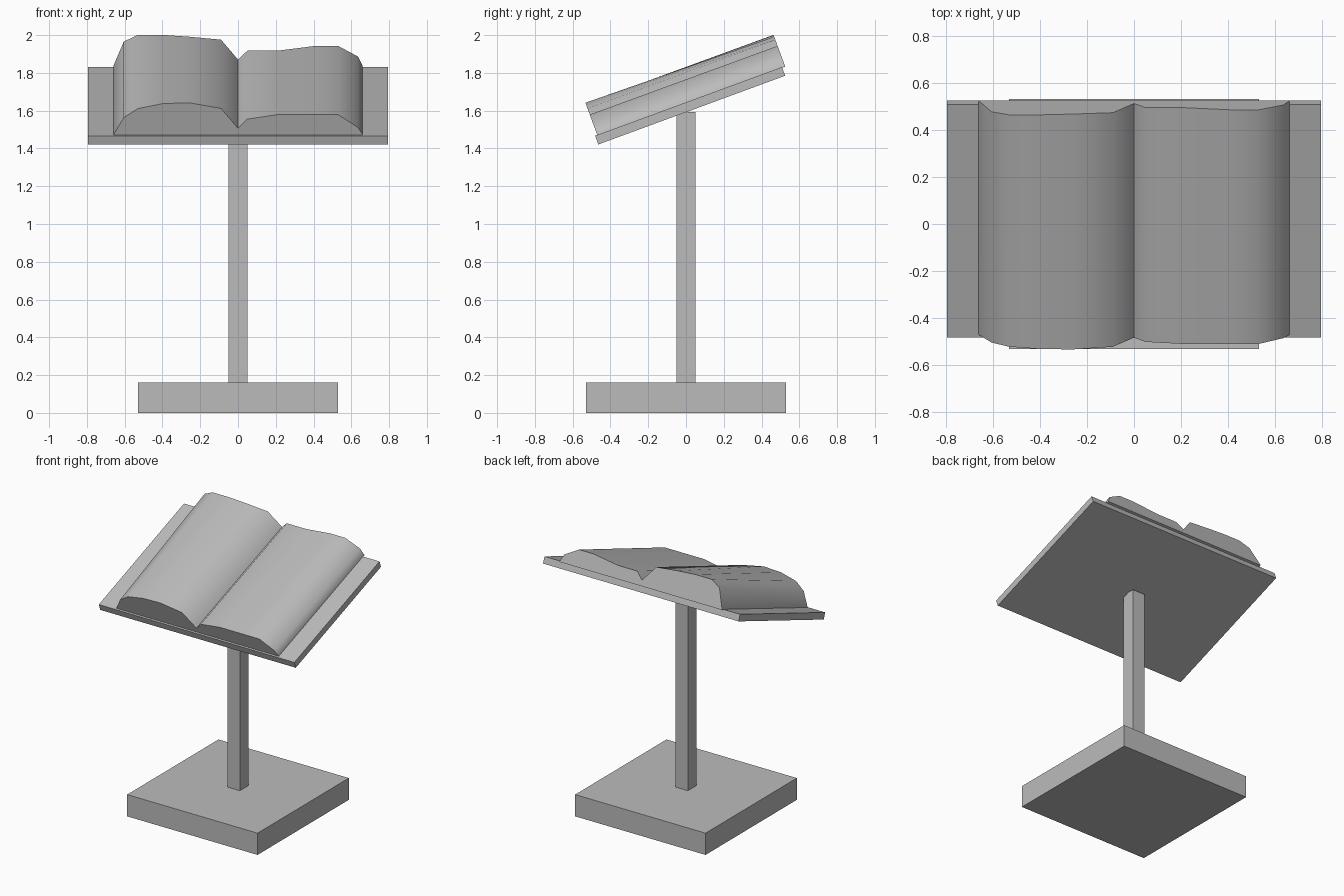
import bpy
import bmesh
from math import radians
from mathutils import Matrix

if "Cube" in bpy.data.objects:
    bpy.data.objects.remove(bpy.data.objects["Cube"], do_unlink=True)

grey = bpy.data.materials.new("plain grey")
grey.use_nodes = True
COLOUR = (0.5, 0.5, 0.5, 1)
grey.diffuse_color = COLOUR
grey.node_tree.nodes["Principled BSDF"].inputs["Base Color"].default_value = COLOUR

# Slope shared by the board and the book; its origin is the middle of the board's top face
SLOPE = Matrix.Translation((0, 0.0135, 1.649)) @ Matrix.Rotation(radians(20.2), 4, "X")


def add_object(name, bm, matrix):
    bmesh.ops.recalc_face_normals(bm, faces=bm.faces)
    mesh = bpy.data.meshes.new(name)
    bm.to_mesh(mesh)
    bm.free()
    mesh.materials.append(grey)
    obj = bpy.data.objects.new(name, mesh)
    obj.matrix_world = matrix
    bpy.context.collection.objects.link(obj)
    return obj


def add_box(name, width, depth, bottom, top, matrix=Matrix()):
    bm = bmesh.new()
    bmesh.ops.create_cube(bm, size=1)
    bmesh.ops.scale(bm, vec=(width, depth, top - bottom), verts=bm.verts)
    bmesh.ops.translate(bm, vec=(0, 0, (top + bottom) / 2), verts=bm.verts)
    return add_object(name, bm, matrix)


# Stand
add_box("base", 1.06, 1.06, 0, 0.16)
add_box("post", 0.1, 0.1, 0.16, 1.593)
add_box("board", 1.59, 1.054, -0.049, 0, SLOPE)

# Open book: x, page height at the front end, page height at the back end
PAGES = [
    (-0.66, 0, 0), (-0.605, 0.098, 0.137), (-0.53, 0.149, 0.175),
    (-0.4, 0.177, 0.175), (-0.26, 0.182, 0.165), (-0.09, 0.15, 0.148),
    (0, 0.038, 0.036), (0.05, 0.09, 0.086), (0.21, 0.115, 0.086),
    (0.41, 0.115, 0.113), (0.53, 0.115, 0.113), (0.635, 0.043, 0.053),
    (0.66, 0.002, 0.002),
]
FRONT, BACK, SINK = -0.515, 0.544, -0.004

bm = bmesh.new()
front = [bm.verts.new((x, FRONT, h)) for x, h, _ in PAGES]
back = [bm.verts.new((x, BACK, h)) for x, _, h in PAGES]
for ring, y in ((front, FRONT), (back, BACK)):
    for x in (PAGES[-1][0], PAGES[0][0]):
        ring.append(bm.verts.new((x, y, SINK)))
    bm.faces.new(ring)
count = len(front)
for i in range(count):
    j = (i + 1) % count
    bm.faces.new((front[i], front[j], back[j], back[i]))
book = add_object("book", bm, SLOPE)

# Curved pages are smooth; the gutter, the ends and the outer page edge stay crisp
bpy.ops.object.select_all(action="DESELECT")
book.select_set(True)
bpy.context.view_layer.objects.active = book
bpy.ops.object.shade_smooth_by_angle(angle=radians(55))
sharp = book.data.attributes["sharp_edge"].data
for edge in book.data.edges:
    if all(abs(book.data.vertices[v].co.x - PAGES[-2][0]) < 0.001 for v in edge.vertices):
        sharp[edge.index].value = True
